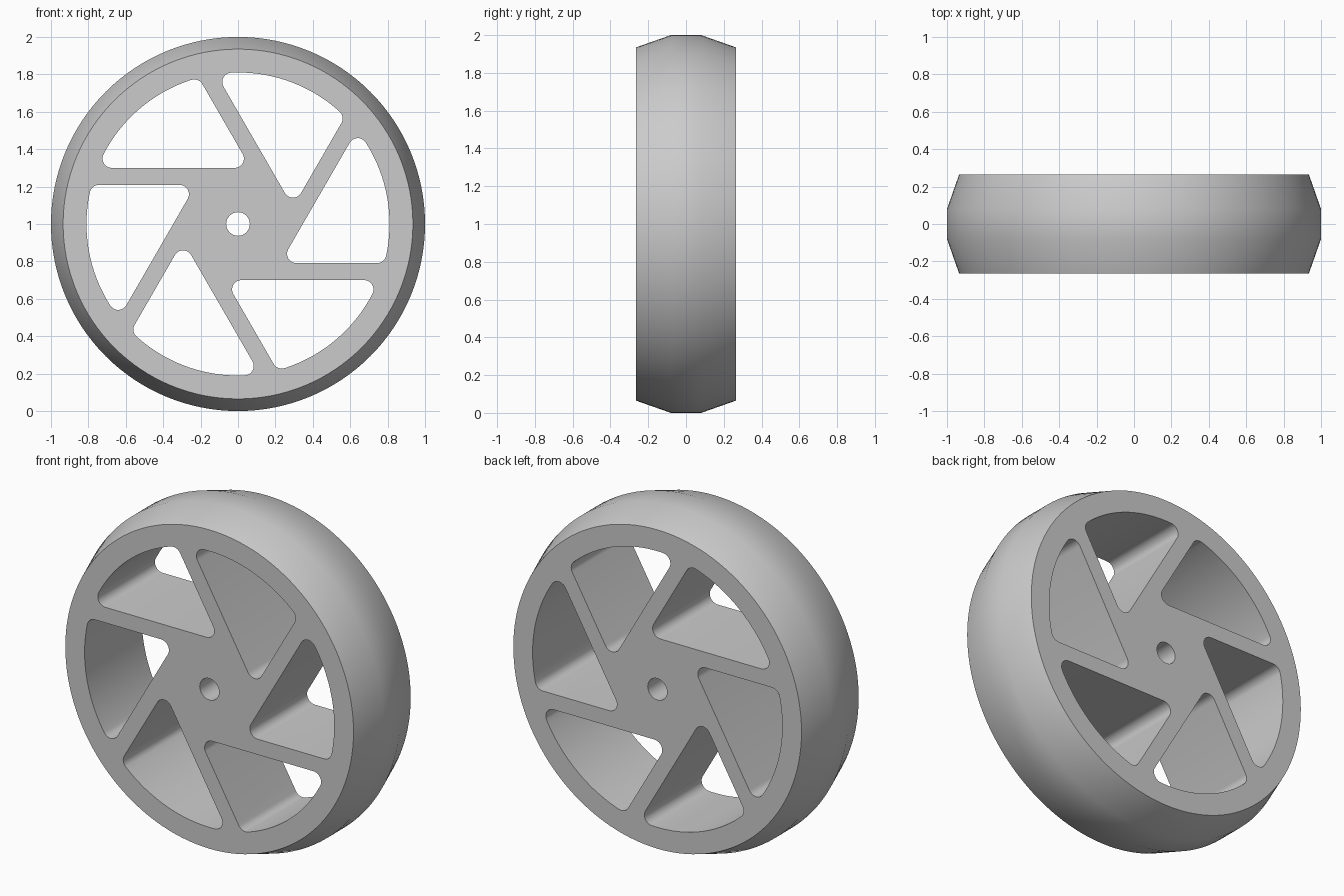
import bpy, bmesh
from math import sin, cos, pi, radians, sqrt, atan2
from mathutils import Vector, Matrix

cube = bpy.data.objects.get("Cube")
if cube:
    bpy.data.objects.remove(cube)

HALF = 0.265         # half width of the wheel
OUTER = 0.81         # inner radius of the rim
SPOKE = (0.209, 0.30)  # each spoke's offsets from the axle
FILLET = 0.05        # rounding of the openings
AXLE = Vector((0, 0, 1))


def new_object(name, bm):
    bmesh.ops.recalc_face_normals(bm, faces=bm.faces)
    mesh = bpy.data.meshes.new(name)
    bm.to_mesh(mesh)
    bm.free()
    obj = bpy.data.objects.new(name, mesh)
    bpy.context.collection.objects.link(obj)
    return obj


def arc(centre, radius, start, end, steps):
    return [centre + radius * Vector((cos(a), sin(a)))
            for a in (start + (end - start) * i / steps for i in range(steps + 1))]


def prism(bm, outline, depth):
    # Closed x-z outline extended along y
    face = bm.faces.new([bm.verts.new((p.x, -depth, p.y)) for p in outline])
    grown = bmesh.ops.extrude_face_region(bm, geom=[face])["geom"]
    verts = [g for g in grown if isinstance(g, bmesh.types.BMVert)]
    bmesh.ops.translate(bm, verts=verts, vec=(0, 2 * depth, 0))


def opening_outline():
    # Rounded wedge between two neighbouring spokes and the rim
    inner = SPOKE[0] - FILLET
    far = SPOKE[1] + FILLET
    reach = OUTER - FILLET
    normal = Vector((-cos(pi / 6), 0.5))
    along = Vector((-0.5, -cos(pi / 6)))
    tip = Vector(((far - 0.5 * inner) / normal.x, inner))
    upper = Vector((-sqrt(reach ** 2 - inner ** 2), inner))
    lower = normal * far + along * sqrt(reach ** 2 - far ** 2)
    a_up = atan2(upper.y, upper.x)
    a_low = atan2(lower.y, lower.x) + 2 * pi
    points = arc(tip, FILLET, radians(-30), radians(90), 10)
    points += arc(upper, FILLET, radians(90), a_up, 8)
    points += arc(Vector((0, 0)), OUTER, a_up, a_low, 24)[1:-1]
    points += arc(lower, FILLET, a_low, radians(330), 10)
    return points


# Solid wheel turned from a tread profile
bm = bmesh.new()
profile = [(0.935, -HALF), (1, -0.08), (1, 0.08), (0.935, HALF)]
SIDES = 128
rings = [[bm.verts.new((r * cos(2 * pi * i / SIDES), y, 1 + r * sin(2 * pi * i / SIDES)))
          for i in range(SIDES)] for r, y in profile]
for a, b in zip(rings, rings[1:]):
    for i in range(SIDES):
        j = (i + 1) % SIDES
        bm.faces.new((a[i], a[j], b[j], b[i]))
bm.faces.new(rings[0])
bm.faces.new(rings[-1])
wheel = new_object("spoked_wheel", bm)

# Cutter: six openings and the axle hole
bm = bmesh.new()
outline = opening_outline()
for k in range(6):
    turn = Matrix.Rotation(k * pi / 3, 2)
    prism(bm, [turn @ p for p in outline], 0.4)
prism(bm, arc(Vector((0, 0)), 0.063, 0, 2 * pi, 32)[:-1], 0.4)
bmesh.ops.translate(bm, verts=bm.verts, vec=AXLE)
cutter = new_object("openings_cutter", bm)
cutter.hide_render = True

# Cut the openings and keep the finished mesh
cut = wheel.modifiers.new("openings", "BOOLEAN")
cut.operation = "DIFFERENCE"
cut.solver = "EXACT"
cut.object = cutter
bpy.ops.object.select_all(action="DESELECT")
wheel.select_set(True)
bpy.context.view_layer.objects.active = wheel
bpy.ops.object.modifier_apply(modifier=cut.name)
bpy.data.objects.remove(cutter)

# Plain grey throughout
grey = bpy.data.materials.new("light_grey")
grey.use_nodes = True
colour = (0.6, 0.6, 0.6, 1)
grey.diffuse_color = colour
grey.node_tree.nodes["Principled BSDF"].inputs["Base Color"].default_value = colour
wheel.data.materials.clear()
wheel.data.materials.append(grey)
bpy.ops.object.shade_smooth_by_angle(angle=radians(30))
